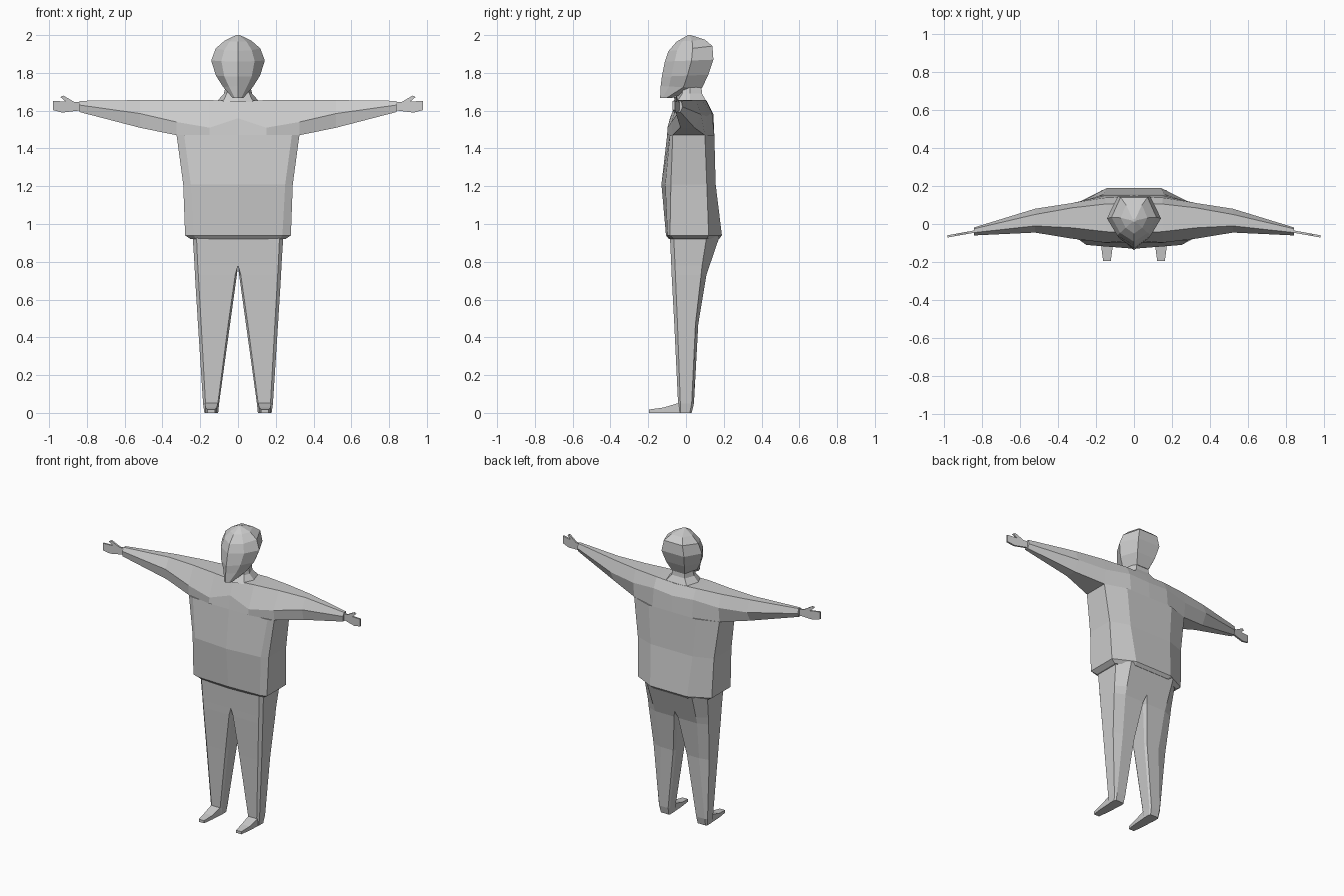
import bpy, bmesh
from mathutils import Vector

cube = bpy.data.objects.get("Cube")
if cube:
    bpy.data.objects.remove(cube)

GREY = (0.6, 0.6, 0.6, 1)
grey = bpy.data.materials.new("plain grey")
grey.use_nodes = True
grey.diffuse_color = GREY
grey.node_tree.nodes["Principled BSDF"].inputs["Base Color"].default_value = GREY


def loft(name, rings, side=1, start=True, end=True):
    """Skin a row of equal-sized point rings; side=-1 mirrors across x."""
    bm = bmesh.new()
    rows = [[bm.verts.new((x * side, y, z)) for x, y, z in r] for r in rings]
    n = len(rows[0])
    for a, b in zip(rows, rows[1:]):
        for i in range(n):
            j = (i + 1) % n
            bm.faces.new((a[i], a[j], b[j], b[i]))
    if start:
        bm.faces.new(rows[0])
    if end:
        bm.faces.new(rows[-1])
    bmesh.ops.remove_doubles(bm, verts=bm.verts, dist=0.0005)
    bmesh.ops.recalc_face_normals(bm, faces=bm.faces)
    mesh = bpy.data.meshes.new(name)
    bm.to_mesh(mesh)
    bm.free()
    mesh.materials.append(grey)
    obj = bpy.data.objects.new(name, mesh)
    bpy.context.collection.objects.link(obj)
    return obj


def symmetric(half, z, front):
    """Full horizontal ring from its +x half plus a front centre point."""
    pts = [(0, front, z)] + [(x, y, z) for x, y in half]
    return pts + [(-x, y, z) for x, y in reversed(half)]


# Torso: front centre, front corner, side front, side back, back corner
loft("torso", [
    symmetric([(.22, -.08), (.25, -.065), (.25, .11), (.13, .175)], .92, -.09),
    symmetric([(.235, -.098), (.28, -.085), (.28, .12), (.14, .19)], .94, -.106),
    symmetric([(.25, -.11), (.29, -.08), (.29, .11), (.16, .157)], 1.21, -.13),
    symmetric([(.285, -.085), (.325, -.07), (.325, .10), (.18, .15)], 1.47, -.10),
])

# Neck and collar
loft("neck", [
    symmetric([(.08, -.05), (.115, .02), (.085, .11)], 1.645, -.07),
    symmetric([(.06, -.02), (.075, .02), (.05, .085)], 1.69, -.04),
    symmetric([(.05, -.01), (.06, .02), (.045, .08)], 1.75, -.03),
])


# Head: tilted rings with a pointed face ridge and a flat back
def head_ring(front_y, front_z, back_y, back_z, w):
    def at(x, t):
        return (x * w, front_y + (back_y - front_y) * t,
                front_z + (back_z - front_z) * t)
    half = [(.62, .2), (1, .55), (.6, 1)]
    return ([at(0, 0)] + [at(x, t) for x, t in half]
            + [at(-x, t) for x, t in reversed(half)])


loft("head", [
    head_ring(-.137, 1.667, -.075, 1.667, .028),
    head_ring(-.134, 1.73, .085, 1.72, .078),
    head_ring(-.128, 1.78, .118, 1.79, .117),
    head_ring(-.112, 1.86, .145, 1.87, .142),
    head_ring(-.093, 1.915, .14, 1.942, .118),
    head_ring(-.05, 1.965, .1, 1.976, .07),
    head_ring(.01, 2.0, .025, 2.0, .01),
])

# Arm sections along x: top front, front crease, underside, back crease, top back
ARM = [
    (0, [(-.05, 1.65), (-.085, 1.56), (-.10, 1.47), (.15, 1.47), (.145, 1.58), (.11, 1.65)]),
    (.15, [(-.04, 1.656), (-.098, 1.51), (-.10, 1.47), (.15, 1.47), (.138, 1.59), (.105, 1.656)]),
    (.325, [(-.02, 1.656), (-.077, 1.54), (-.07, 1.47), (.10, 1.47), (.11, 1.57), (.085, 1.656)]),
    (.52, [(-.01, 1.656), (-.045, 1.585), (-.03, 1.51), (.045, 1.51), (.08, 1.58), (.05, 1.656)]),
    (.84, [(-.045, 1.652), (-.06, 1.63), (-.055, 1.593), (-.03, 1.593), (-.018, 1.62), (-.025, 1.652)]),
]

# Hand outline with a raised thumb
HAND = [(.83, 1.645), (.865, 1.645), (.925, 1.68), (.94, 1.672), (.912, 1.648),
        (.98, 1.652), (.98, 1.603), (.93, 1.59), (.83, 1.602)]


def hand_ring(offset):
    return [(x, -.04 - (x - .84) * .18 + offset, z) for x, z in HAND]


# Leg sections: z, inner x, front inner, front outer, outer x, then y front/side/back
LEG = [
    (.935, 0, 0, .22, .24, -.085, -.065, .11, .178),
    (.78, 0, 0, .213, .23, -.078, -.058, .085, .125),
    (.73, .006, .015, .21, .228, -.076, -.056, .08, .108),
    (.47, .042, .052, .195, .212, -.062, -.045, .05, .065),
    (.05, .10, .107, .172, .185, -.042, -.03, .03, .042),
    (0, .105, .11, .17, .178, -.04, -.03, .02, .03),
]


def leg_ring(z, inner, f_in, f_out, outer, yf, ysf, ysb, yb):
    return [(f_in, yf, z), (f_out, yf, z), (outer, ysf, z), (outer, ysb, z),
            (f_out - .05 * (z > .4), yb, z), (f_in, yb, z),
            (inner, ysb, z), (inner, ysf, z)]


def foot_ring(y, x0, x1, top):
    return [(x0, y, 0), (x1, y, 0), (x1, y, top), (x0, y, top)]


for side, label in ((1, "left"), (-1, "right")):
    loft(label + "_arm", [[(x, y, z) for y, z in pts] for x, pts in ARM],
         side, start=False)
    loft(label + "_hand", [hand_ring(-.006), hand_ring(.006)], side)
    loft(label + "_leg", [leg_ring(*row) for row in LEG], side)
    loft(label + "_foot", [foot_ring(.02, .107, .176, .05),
                           foot_ring(-.04, .107, .176, .052),
                           foot_ring(-.12, .112, .172, .028),
                           foot_ring(-.195, .122, .162, .018)], side)
